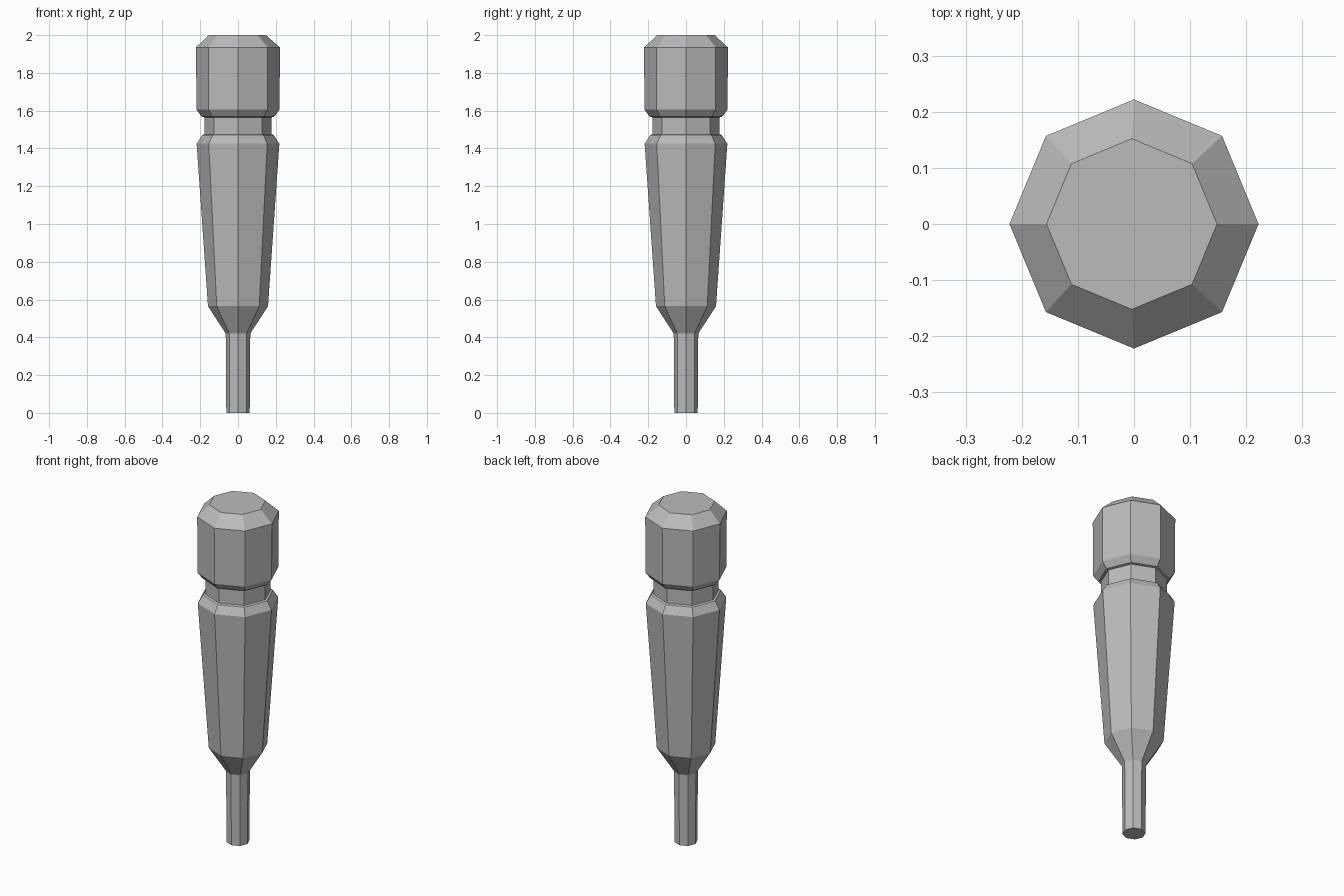
import bpy, bmesh
from math import cos, sin, tau

cube = bpy.data.objects.get("Cube")
if cube:
    bpy.data.objects.remove(cube, do_unlink=True)

SIDES = 8

grey = bpy.data.materials.new("plain_grey")
colour = (0.5, 0.5, 0.5, 1)
grey.use_nodes = True
grey.diffuse_color = colour
grey.node_tree.nodes["Principled BSDF"].inputs["Base Color"].default_value = colour


def turned_part(name, profile, cap_bottom=False, cap_top=False):
    """Eight-sided turned part from (radius, height) pairs, bottom to top."""
    bm = bmesh.new()
    rings = [[bm.verts.new((r * cos(tau * i / SIDES), r * sin(tau * i / SIDES), z))
              for i in range(SIDES)] for r, z in profile]
    for low, high in zip(rings, rings[1:]):
        for i in range(SIDES):
            j = (i + 1) % SIDES
            bm.faces.new((low[i], low[j], high[j], high[i]))
    if cap_bottom:
        bm.faces.new(rings[0][::-1])
    if cap_top:
        bm.faces.new(rings[-1])
    mesh = bpy.data.meshes.new(name)
    bm.to_mesh(mesh)
    bm.free()
    mesh.materials.append(grey)
    obj = bpy.data.objects.new(name, mesh)
    bpy.context.collection.objects.link(obj)
    return obj


# Thin shank at the bottom
turned_part("shank", [(0.062, 0), (0.065, 0.42)], cap_bottom=True)

# Tapered handle with a flared foot and a bevelled shoulder
turned_part("handle", [(0.065, 0.42), (0.159, 0.565), (0.219, 1.425),
                       (0.19, 1.47), (0.178, 1.475)])

# Narrow neck
turned_part("neck", [(0.178, 1.475), (0.178, 1.565)])

# Bevelled end knob, its top rim a little off centre
knob = turned_part("knob", [(0.178, 1.565), (0.192, 1.568), (0.22, 1.605),
                            (0.222, 1.935), (0.152, 2.0)], cap_top=True)
for v in knob.data.vertices[-SIDES:]:
    v.co.x -= 0.004
